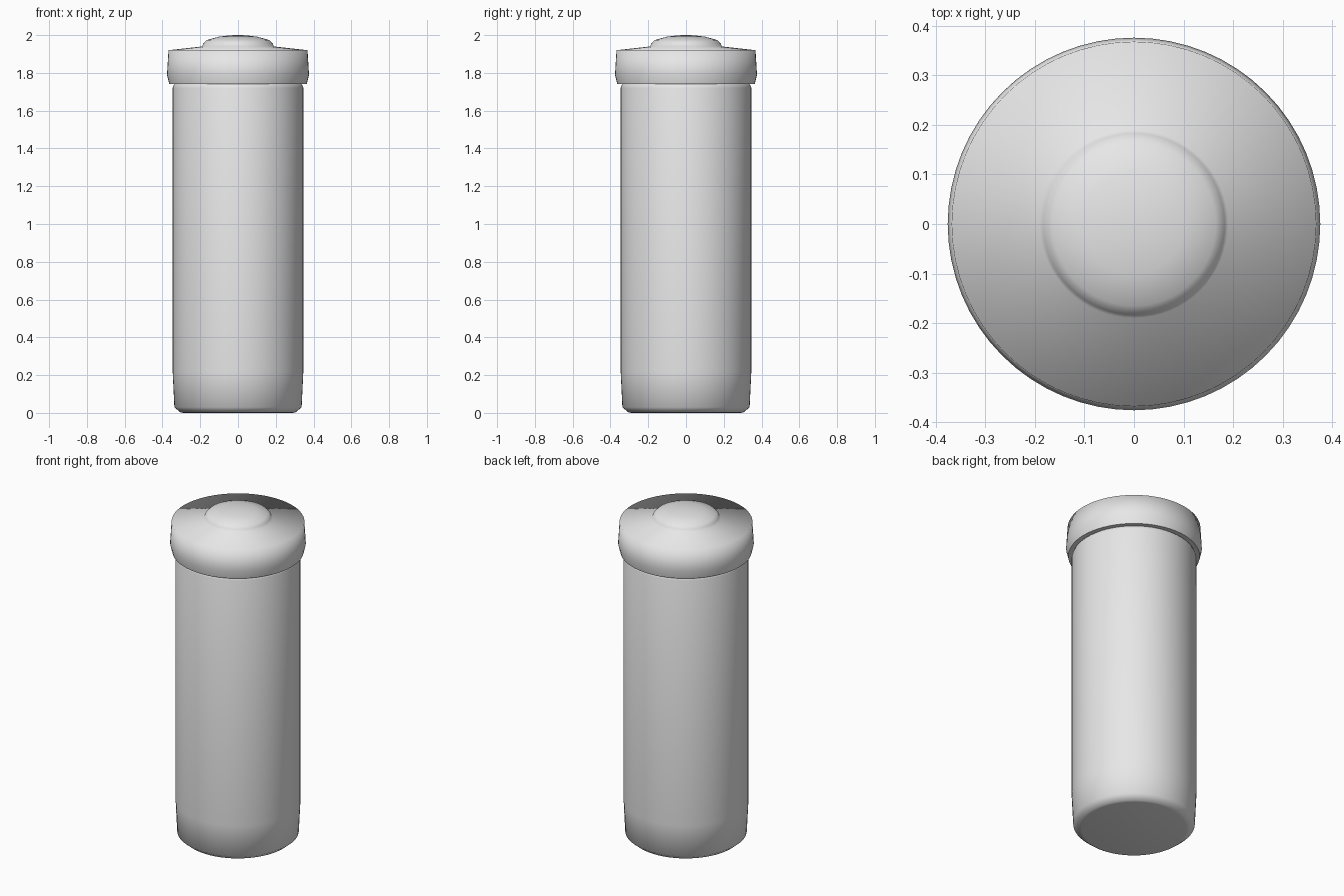
import bpy, bmesh, math

cube = bpy.data.objects.get("Cube")
if cube:
    bpy.data.objects.remove(cube, do_unlink=True)

grey = bpy.data.materials.new("light grey")
grey.use_nodes = True
GREY = (0.8, 0.8, 0.8, 1)
grey.diffuse_color = GREY
grey.node_tree.nodes["Principled BSDF"].inputs["Base Color"].default_value = GREY

SIDES = 64


def lathe(name, profile, sharp=()):
    """Spin (radius, height) points, listed bottom to top, about z; sharp lists hard-edged rings."""
    bm = bmesh.new()
    rings = []
    for r, z in profile:
        if r == 0:
            rings.append([bm.verts.new((0, 0, z))] * SIDES)
        else:
            angles = [2 * math.pi * i / SIDES for i in range(SIDES)]
            rings.append([bm.verts.new((r * math.cos(a), r * math.sin(a), z)) for a in angles])
    for low, high in zip(rings, rings[1:]):
        for i in range(SIDES):
            j = (i + 1) % SIDES
            corners = dict.fromkeys((low[i], low[j], high[j], high[i]))
            bm.faces.new(list(corners)).smooth = True
    for k in sharp:
        for i in range(SIDES):
            bm.edges.get((rings[k][i - 1], rings[k][i])).smooth = False
    bmesh.ops.recalc_face_normals(bm, faces=bm.faces)
    mesh = bpy.data.meshes.new(name)
    bm.to_mesh(mesh)
    bm.free()
    mesh.materials.append(grey)
    obj = bpy.data.objects.new(name, mesh)
    bpy.context.collection.objects.link(obj)
    return obj


# Tall body with a chamfered foot and a rounded shoulder tucked into the cap
lathe("body", [(0, 0), (0.29, 0), (0.305, 0.003), (0.337, 0.03), (0.346, 0.22),
               (0.346, 1.72), (0.34, 1.737), (0.33, 1.745), (0, 1.745)])

# Overhanging cap with a sloped top and a low domed button
lathe("cap", [(0, 1.743), (0.335, 1.743), (0.364, 1.74), (0.376, 1.79),
              (0.368, 1.92), (0.19, 1.94), (0.183, 1.957), (0.165, 1.974),
              (0.10, 1.992), (0.04, 1.999), (0, 2.0)], sharp=(2,))
